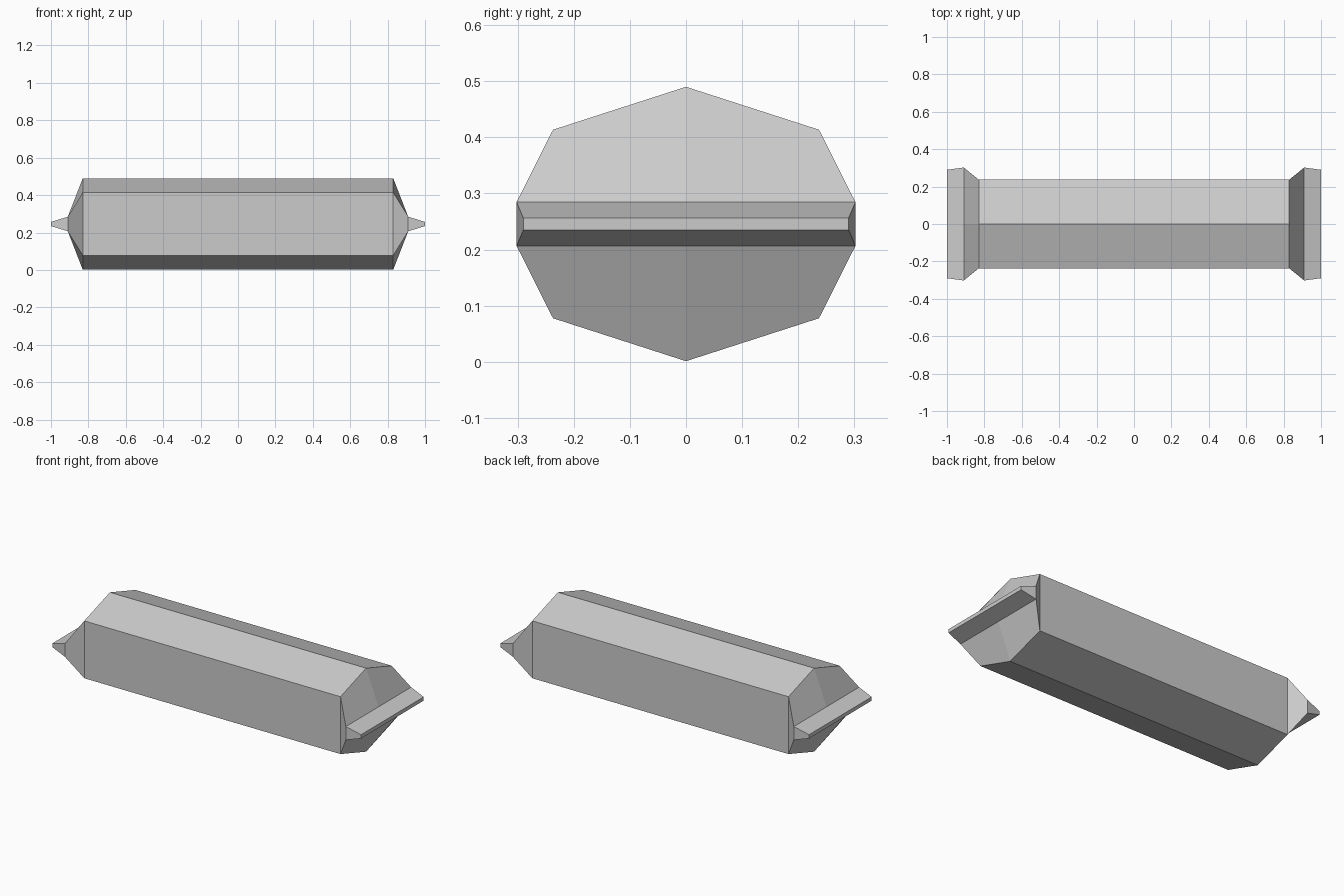
import bpy
import bmesh

if "Cube" in bpy.data.objects:
    bpy.data.objects.remove(bpy.data.objects["Cube"], do_unlink=True)

GREY = (0.6, 0.6, 0.6)
MID_Z = 0.2455

# One plain grey material
grey = bpy.data.materials.new("plain_grey")
grey.use_nodes = True
grey.diffuse_color = (*GREY, 1)
grey.node_tree.nodes["Principled BSDF"].inputs["Base Color"].default_value = (*GREY, 1)


def six_sided_ring(bm, x, half_width, shoulder, peak):
    """Ring around the x axis: upright sides with a peak above and below."""
    outline = [(half_width, -shoulder), (half_width, shoulder), (0, peak),
               (-half_width, shoulder), (-half_width, -shoulder), (0, -peak)]
    return [bm.verts.new((x, y, MID_Z + z)) for y, z in outline]


def loft(name, stations, cap_start=False, cap_end=False):
    """Skin a row of rings given in order of rising x."""
    bm = bmesh.new()
    rings = [six_sided_ring(bm, *s) for s in stations]
    for a, b in zip(rings, rings[1:]):
        for i in range(6):
            j = (i + 1) % 6
            bm.faces.new((a[i], a[j], b[j], b[i]))
    if cap_start:
        bm.faces.new(rings[0][::-1])
    if cap_end:
        bm.faces.new(rings[-1])
    mesh = bpy.data.meshes.new(name)
    bm.to_mesh(mesh)
    bm.free()
    mesh.materials.append(grey)
    obj = bpy.data.objects.new(name, mesh)
    bpy.context.collection.objects.link(obj)
    return obj


# Half sizes: x, width, shoulder height, peak height
shoulder = (0.83, 0.237, 0.168, 0.2445)
pinch = (0.91, 0.302, 0.039, 0.039)
tip = (1.0, 0.29, 0.011, 0.011)


def mirrored(station):
    return (-station[0], *station[1:])


# Long body with tapered, pinched ends
loft("body", [mirrored(pinch), mirrored(shoulder), shoulder, pinch])

# Flat flared end tabs
loft("left_end_tab", [pinch, tip], cap_end=True)
loft("right_end_tab", [mirrored(tip), mirrored(pinch)], cap_start=True)
